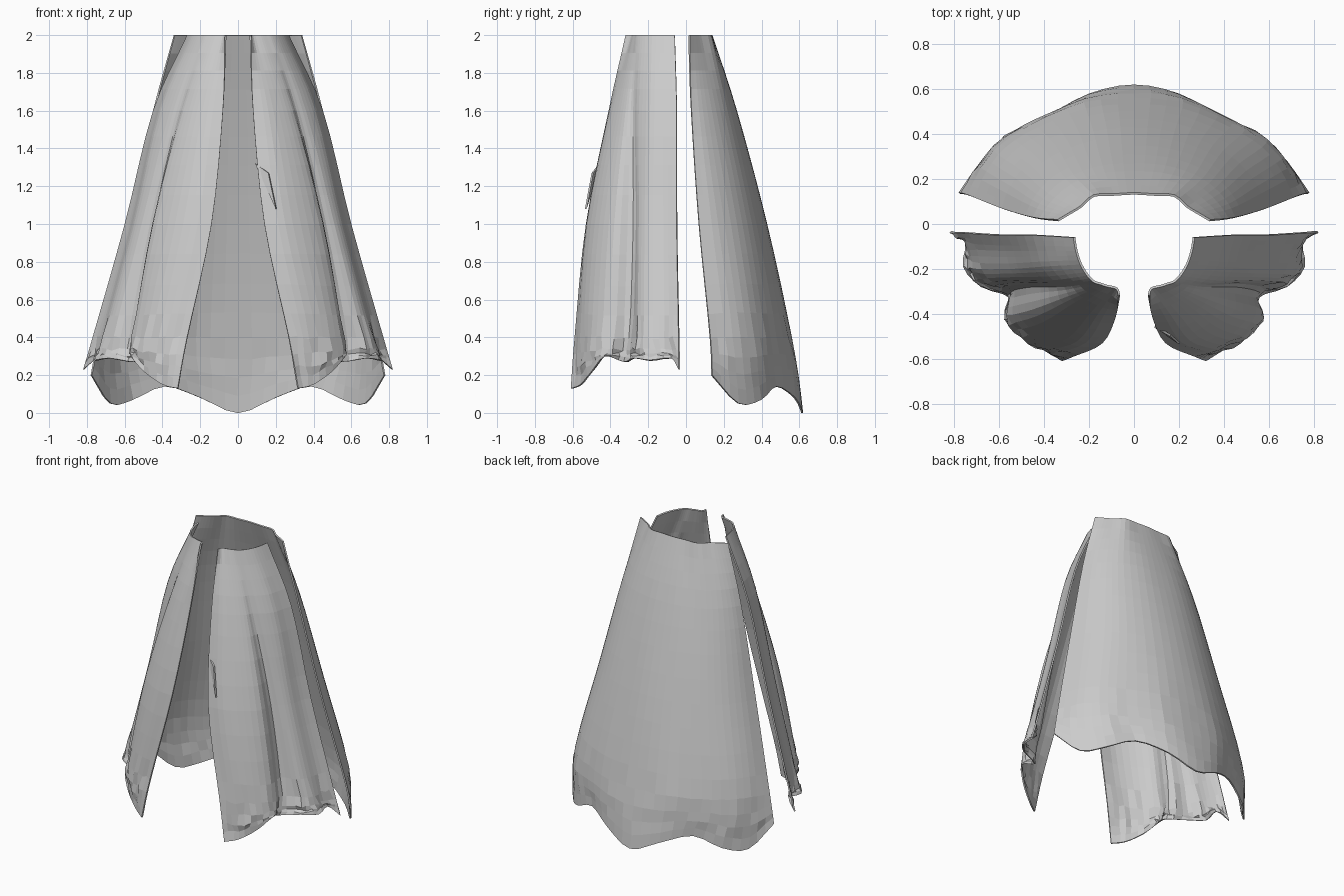
import bpy
import bmesh
import random
from mathutils import Vector

random.seed(4)
default_cube = bpy.data.objects.get("Cube")
if default_cube:
    bpy.data.objects.remove(default_cube, do_unlink=True)

# One grey cloth colour
CLOTH = (0.6, 0.6, 0.6, 1.0)
cloth = bpy.data.materials.new("grey_cloth")
cloth.use_nodes = True
cloth.diffuse_color = CLOTH
cloth.node_tree.nodes["Principled BSDF"].inputs["Base Color"].default_value = CLOTH

HEIGHTS = (2.0, 1.6, 1.0, 0.4)
THICKNESS = 0.01


def smooth_path(points, steps):
    """Catmull-Rom resampling of a short point list."""
    first = points[0] * 2 - points[1]
    last = points[-1] * 2 - points[-2]
    padded = [first] + points + [last]
    path = []
    for a, b, c, d in zip(padded, padded[1:], padded[2:], padded[3:]):
        for step in range(steps):
            t = step / steps
            path.append(b + (c - a) * t / 2
                        + (a * 2 - b * 5 + c * 4 - d) * t * t / 2
                        + (b * 3 - a - c * 3 + d) * t * t * t / 2)
    return path + [points[-1]]


def mirrored(row):
    """Reflect a row across x and keep it counter-clockwise."""
    return [Vector((-p.x, p.y, p.z)) for p in reversed(row)]


def cross_sections(rings, hem):
    rows = [[Vector((x, y, z)) for x, y in ring] for ring, z in zip(rings, HEIGHTS)]
    return rows + [[Vector(p) for p in hem]]


def add_cloth(name, bm):
    mesh = bpy.data.meshes.new(name)
    bm.to_mesh(mesh)
    bm.free()
    mesh.materials.append(cloth)
    obj = bpy.data.objects.new(name, mesh)
    bpy.context.collection.objects.link(obj)
    solid = obj.modifiers.new("cloth_thickness", "SOLIDIFY")
    solid.thickness = THICKNESS
    return obj


def panel(name, rows, ruffle):
    """Loft the cross sections into a sheet, crumpling it near the hem."""
    rows = [smooth_path(row, 3) for row in rows]
    columns = [smooth_path(list(column), 4) for column in zip(*rows)]
    bm = bmesh.new()
    grid = []
    for i, column in enumerate(columns):
        line = []
        for j, p in enumerate(column):
            inner = 0 < i < len(columns) - 1
            if inner and p.z < 0.5 and j < len(column) - 1:
                p = p + Vector([random.uniform(-ruffle, ruffle) for _ in p])
            line.append(bm.verts.new(p))
        grid.append(line)
    for left, right in zip(grid, grid[1:]):
        for j in range(len(left) - 1):
            bm.faces.new((left[j], left[j + 1], right[j + 1], right[j]))
    return add_cloth(name, bm)


# Back panel: half sections from the side edge to the centre
back_rings = [
    [(.34, .02), (.29, .05), (.24, .08), (.18, .13), (.09, .135), (0, .14)],
    [(.45, .03), (.42, .09), (.36, .16), (.27, .22), (.14, .26), (0, .27)],
    [(.59, .07), (.55, .17), (.47, .27), (.35, .35), (.18, .41), (0, .43)],
    [(.74, .13), (.68, .25), (.59, .36), (.44, .45), (.22, .54), (0, .56)],
]
back_hem = [(.78, .14, .2), (.68, .28, .05), (.56, .4, .07),
            (.39, .48, .14), (.2, .58, .08), (0, .62, 0)]
half = cross_sections(back_rings, back_hem)
panel("back_panel", [row + mirrored(row)[1:] for row in half], 0.004)

# Front panels: sections from the side edge over the deep pleat to the front edge
front_rings = [
    [(-.27, -.06), (-.26, -.12), (-.24, -.18), (-.21, -.23), (-.18, -.26),
     (-.15, -.27), (-.12, -.28), (-.08, -.29), (-.07, -.32)],
    [(-.45, -.05), (-.43, -.12), (-.41, -.19), (-.36, -.25), (-.31, -.28),
     (-.29, -.32), (-.24, -.36), (-.16, -.4), (-.08, -.41)],
    [(-.6, -.05), (-.57, -.12), (-.55, -.2), (-.51, -.25), (-.45, -.28),
     (-.45, -.38), (-.37, -.46), (-.25, -.52), (-.14, -.53)],
    [(-.77, -.04), (-.73, -.11), (-.71, -.2), (-.66, -.26), (-.55, -.3),
     (-.56, -.41), (-.49, -.5), (-.38, -.56), (-.27, -.59)],
]
front_hem = [(-.82, -.04, .23), (-.75, -.08, .29), (-.76, -.19, .28),
             (-.68, -.28, .29), (-.55, -.33, .27), (-.57, -.43, .3),
             (-.5, -.5, .22), (-.4, -.56, .15), (-.32, -.61, .13)]
front = cross_sections(front_rings, front_hem)
panel("front_right_panel", front, 0.009)
panel("front_left_panel", [mirrored(row) for row in front], 0.009)

# Small pointed tuck on the left front edge
bm = bmesh.new()
corners = [(.09, -.46, 1.32), (.2, -.535, 1.08), (.16, -.5, 1.27)]
bm.faces.new([bm.verts.new(c) for c in corners])
add_cloth("front_edge_tuck", bm)
